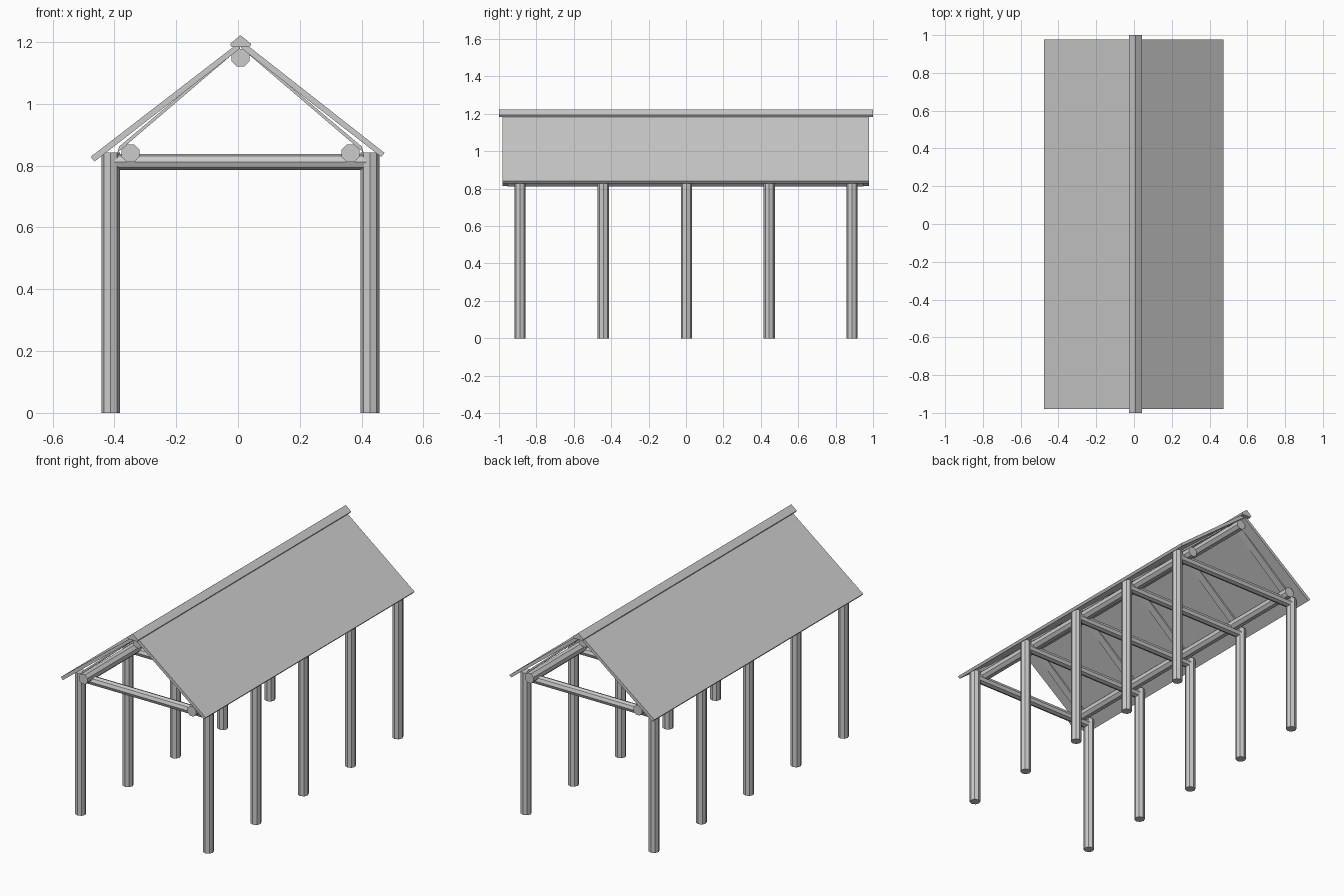
import bpy
import bmesh
import math
from mathutils import Vector, Quaternion

if "Cube" in bpy.data.objects:
    bpy.data.objects.remove(bpy.data.objects["Cube"], do_unlink=True)

grey = bpy.data.materials.new("plain grey")
grey.use_nodes = True
colour = (0.6, 0.6, 0.6, 1)
grey.diffuse_color = colour
grey.node_tree.nodes["Principled BSDF"].inputs["Base Color"].default_value = colour

MID = 0.008  # centre line of the frame
POST_Y = (-0.887, -0.442, 0.002, 0.445, 0.888)


def finish(name, bm):
    bmesh.ops.recalc_face_normals(bm, faces=bm.faces)
    mesh = bpy.data.meshes.new(name)
    bm.to_mesh(mesh)
    bm.free()
    mesh.materials.append(grey)
    obj = bpy.data.objects.new(name, mesh)
    bpy.context.collection.objects.link(obj)
    return obj


def pole(name, start, end, radius, turn=0):
    """Eight-sided pole between two points."""
    start, end = Vector(start), Vector(end)
    axis = end - start
    bm = bmesh.new()
    bmesh.ops.create_cone(bm, cap_ends=True, segments=8, radius1=radius,
                          radius2=radius, depth=axis.length)
    obj = finish(name, bm)
    obj.location = (start + end) / 2
    obj.rotation_mode = 'QUATERNION'
    spin = Quaternion((0, 0, 1), math.radians(turn))
    obj.rotation_quaternion = axis.to_track_quat('Z', 'Y') @ spin
    return obj


def extrusion(name, profile, y0, y1):
    """Front-facing (x, z) profile extended along y."""
    bm = bmesh.new()
    face = bm.faces.new([bm.verts.new((x, y0, z)) for x, z in profile])
    moved = bmesh.ops.extrude_face_region(bm, geom=[face])["geom"]
    bmesh.ops.translate(bm, vec=(0, y1 - y0, 0),
                        verts=[v for v in moved if isinstance(v, bmesh.types.BMVert)])
    return finish(name, bm)


# Posts, tie beams and rafters repeat in each bay
for i, y in enumerate(POST_Y, 1):
    for side, x in (("right", -0.412), ("left", 0.427)):
        pole(f"{side}_post_{i}", (x, y, 0), (x, y, 0.843), 0.03)
    pole(f"tie_beam_{i}", (-0.4, y, 0.812), (0.416, y, 0.812), 0.026)
    for side, s in (("right", -1), ("left", 1)):
        profile = [(MID + s * dx, z) for dx, z in
                   ((0.398, 0.842), (0.392, 0.862), (0.005, 1.187), (0.012, 1.172))]
        extrusion(f"{side}_rafter_{i}", profile, y - 0.022, y + 0.022)

# Long beams along the eaves and under the ridge
for name, x, z in (("right_eave_beam", -0.348, 0.84),
                   ("left_eave_beam", 0.364, 0.84),
                   ("ridge_beam", MID, 1.149)):
    pole(name, (x, -0.955, z), (x, 0.95, z), 0.031, 22.5)

# Roof slabs
extrusion("right_roof", [(-0.477, 0.828), (-0.464, 0.813), (0.006, 1.178),
                         (0.006, 1.2)], -0.98, 0.978)
extrusion("left_roof", [(0.474, 0.841), (0.463, 0.828), (0.01, 1.18),
                        (0.01, 1.205)], -0.98, 0.978)

# Ridge cap
extrusion("ridge_cap", [(-0.026, 1.193), (MID, 1.222), (0.043, 1.193),
                        (0.037, 1.183), (-0.02, 1.183)], -1, 1)
